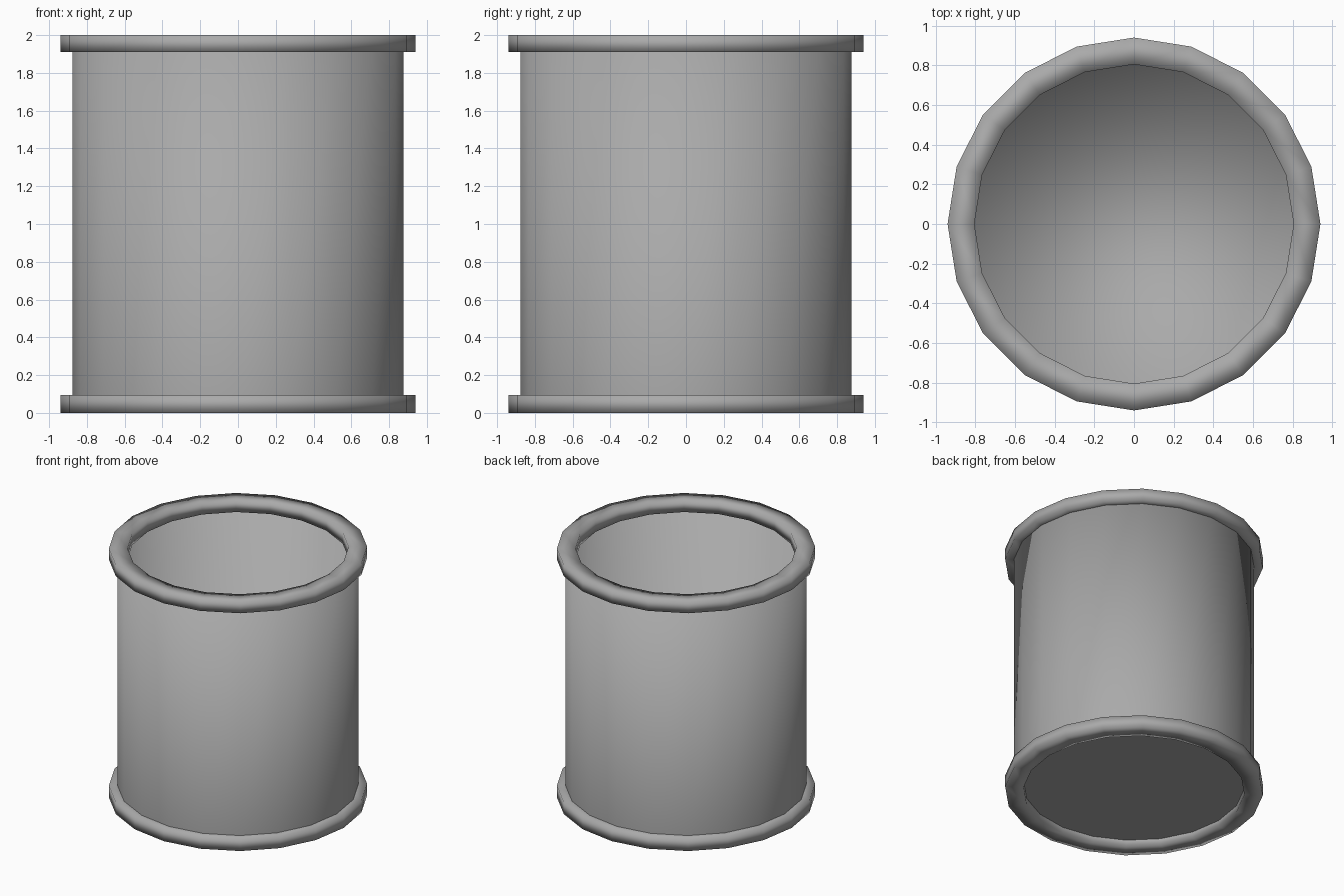
import bpy
import bmesh
from math import cos, sin, tau

SIDES = 20

cube = bpy.data.objects.get("Cube")
if cube:
    bpy.data.objects.remove(cube, do_unlink=True)

grey = bpy.data.materials.new("plain grey")
grey.use_nodes = True
colour = (0.4, 0.4, 0.4, 1)
grey.diffuse_color = colour
grey.node_tree.nodes["Principled BSDF"].inputs["Base Color"].default_value = colour


def lathe(name, profile, ring=False, cap_start=False, cap_end=False):
    """Turn (radius, z) points around z; ring joins the last point to the first."""
    bm = bmesh.new()
    loops = [[bm.verts.new((r * cos(tau * i / SIDES), r * sin(tau * i / SIDES), z))
              for i in range(SIDES)] for r, z in profile]
    pairs = list(zip(loops, loops[1:]))
    if ring:
        pairs.append((loops[-1], loops[0]))
    for a, b in pairs:
        for i in range(SIDES):
            j = (i + 1) % SIDES
            bm.faces.new((a[i], a[j], b[j], b[i]))
    for face in bm.faces:
        face.smooth = True
    if cap_start:
        bm.faces.new(loops[0][::-1])  # underside stays flat
    if cap_end:
        bm.faces.new(loops[-1]).smooth = True  # floor blends into the wall
    bmesh.ops.recalc_face_normals(bm, faces=bm.faces[:])
    mesh = bpy.data.meshes.new(name)
    bm.to_mesh(mesh)
    bm.free()
    mesh.materials.append(grey)
    obj = bpy.data.objects.new(name, mesh)
    bpy.context.collection.objects.link(obj)
    return obj


# Thin open cup: underside, outer wall, lip, inner wall, floor
lathe("cup_body", [(0.877, 0.05), (0.877, 1.95), (0.867, 1.95), (0.867, 0.06)],
      cap_start=True, cap_end=True)

# Square-section hoops around both ends, softly shaded
for name, low, high in (("bottom_rim", 0, 0.095), ("top_rim", 1.91, 2)):
    lathe(name, [(0.94, low), (0.94, high), (0.805, high), (0.805, low)], ring=True)
